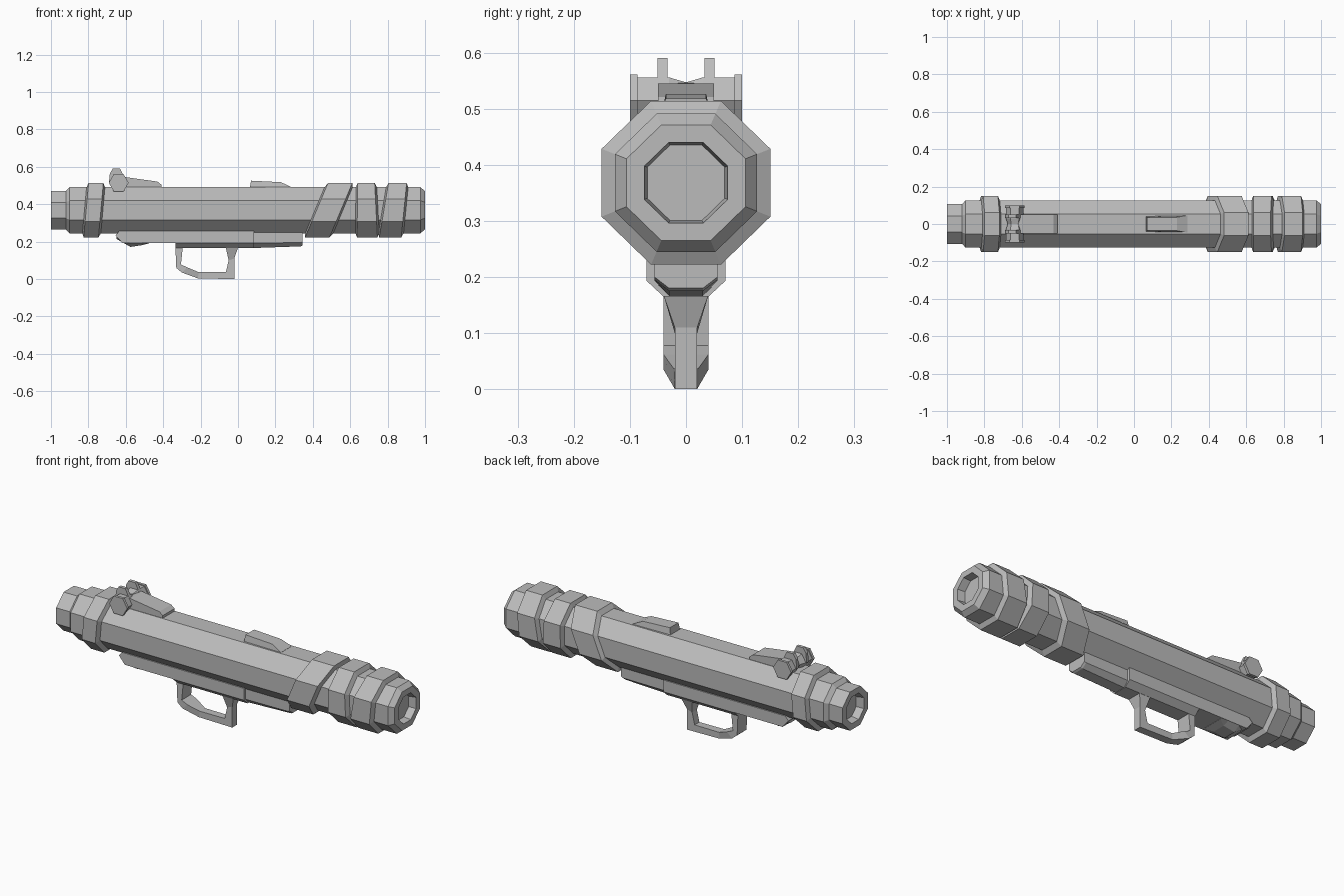
import bpy, math

cube = bpy.data.objects.get("Cube")
if cube:
    bpy.data.objects.remove(cube, do_unlink=True)

AXIS = 0.368  # height of the barrel axis

grey = bpy.data.materials.new("plain_grey")
grey.use_nodes = True
GREY = (0.5, 0.5, 0.5, 1)
grey.diffuse_color = GREY
grey.node_tree.nodes["Principled BSDF"].inputs["Base Color"].default_value = GREY


def make(name, verts, faces):
    mesh = bpy.data.meshes.new(name)
    mesh.from_pydata(verts, [], faces)
    mesh.materials.append(grey)
    obj = bpy.data.objects.new(name, mesh)
    bpy.context.collection.objects.link(obj)
    # consistent outward normals
    bpy.context.view_layer.objects.active = obj
    obj.select_set(True)
    bpy.ops.object.mode_set(mode="EDIT")
    bpy.ops.mesh.select_all(action="SELECT")
    bpy.ops.mesh.normals_make_consistent(inside=False)
    bpy.ops.object.mode_set(mode="OBJECT")
    obj.select_set(False)
    return obj


def loft(name, loops, closed=False):
    """Skin equal-length loops; cap the ends unless the loft closes on itself."""
    n, count = len(loops[0]), len(loops)
    verts = [p for loop in loops for p in loop]
    faces = []
    for i in range(count if closed else count - 1):
        a, b = i * n, (i + 1) % count * n
        faces += [(a + k, a + (k + 1) % n, b + (k + 1) % n, b + k) for k in range(n)]
    if not closed:
        faces += [tuple(range(n)), tuple(range((count - 1) * n, count * n))]
    return make(name, verts, faces)


def octagon(x, r, slant=0.0):
    """Octagon around the barrel axis, leaning in x with height."""
    out = []
    for k in range(8):
        a = math.radians(22.5 + 45 * k)
        c = r / math.cos(math.pi / 8)
        z = c * math.sin(a)
        out.append((x + slant * z, 1.03 * c * math.cos(a), AXIS + z))
    return out


def prism(name, profile, y0, y1):
    """Side profile in x, z extruded from y0 to y1."""
    return loft(name, [[(x, y, z) for x, z in profile] for y in (y0, y1)])


def keel(x, w, top, mid, wb, bottom):
    """Cross-section with chamfered lower corners."""
    return [(x, -w, top), (x, w, top), (x, w, mid),
            (x, wb, bottom), (x, -wb, bottom), (x, -w, mid)]


# Barrel with a recessed bore at each end
barrel = [(-0.96, 0.064), (-1, 0.071), (-1, 0.103), (-0.92, 0.103), (-0.9, 0.123),
          (0.975, 0.123), (1, 0.103), (1, 0.072), (0.96, 0.067)]
loft("barrel", [octagon(x, r) for x, r in barrel])

# Raised bands: left x, right x, left slant, right slant
bands = {
    "rear_band": (-0.812, -0.733, 0.09, 0.09),
    "slanted_band": (0.42, 0.55, 0.42, 0.42),
    "middle_band": (0.638, 0.738, 0.01, -0.05),
    "muzzle_band": (0.78, 0.887, 0.17, 0.1),
}
for name, (x0, x1, s0, s1) in bands.items():
    loft(name, [octagon(x0 - 0.01, 0.12, s0), octagon(x0, 0.146, s0),
                octagon(x1, 0.146, s1), octagon(x1 + 0.012, 0.12, s1)])

# Rails under the barrel
prism("upper_rail", [(-0.635, 0.256), (0.085, 0.256), (0.085, 0.194),
                     (-0.62, 0.194), (-0.655, 0.235)], -0.07, 0.07)
loft("rear_keel", [keel(-0.65, 0.065, 0.235, 0.225, 0.05, 0.215),
                   keel(-0.575, 0.07, 0.235, 0.195, 0.035, 0.172),
                   keel(-0.51, 0.07, 0.235, 0.195, 0.035, 0.182),
                   keel(-0.47, 0.07, 0.235, 0.196, 0.06, 0.193)])
loft("grip_mount", [keel(-0.335, 0.07, 0.23, 0.193, 0.04, 0.165),
                    keel(0.085, 0.07, 0.23, 0.193, 0.04, 0.165)])
loft("front_rail", [keel(0.08, 0.056, 0.255, 0.193, 0.03, 0.166),
                    keel(0.335, 0.056, 0.255, 0.195, 0.03, 0.175),
                    keel(0.345, 0.056, 0.255, 0.2, 0.03, 0.18)])

# Open hand grip: outer x, z, inner x, z, half width
grip = [(-0.335, 0.175, -0.295, 0.175, 0.04),
        (-0.33, 0.06, -0.305, 0.078, 0.04),
        (-0.30, 0.035, -0.27, 0.062, 0.04),
        (-0.215, 0.004, -0.21, 0.037, 0.022),
        (-0.02, 0.0, -0.065, 0.037, 0.02),
        (-0.02, 0.11, -0.05, 0.1, 0.02),
        (0.0, 0.168, -0.065, 0.168, 0.04)]
loft("hand_grip", [[(ox, -w, oz), (ox, w, oz), (ix, w, iz), (ix, -w, iz)]
                   for ox, oz, ix, iz, w in grip])

# Rear sight: sloped base, notched hexagonal bar, side plates, posts
prism("rear_sight_base", [(-0.64, 0.48), (-0.64, 0.546), (-0.6, 0.545),
                          (-0.43, 0.521), (-0.41, 0.505), (-0.41, 0.48)], -0.05, 0.05)


def hexagon(y, r):
    return [(-0.638 + r * math.cos(math.radians(60 * k)), y,
             0.515 + r * math.sin(math.radians(60 * k))) for k in range(6)]


loft("rear_sight_bar", [hexagon(y, r) for y, r in
                        [(-0.09, 0.047), (-0.03, 0.047), (0, 0.037), (0.03, 0.047), (0.09, 0.047)]])
for side, s in (("left", 1), ("right", -1)):
    loft(side + "_sight_plate", [hexagon(s * 0.086, 0.053), hexagon(s * 0.1, 0.053)])
    prism(side + "_sight_post", [(-0.69, 0.515), (-0.685, 0.565), (-0.67, 0.59),
                                 (-0.63, 0.59), (-0.608, 0.545), (-0.608, 0.515)],
          s * 0.033, s * 0.051)

# Front sight ramp, narrowing toward its upper face
ramp = [(0.062, 0.48, 0.042), (0.07, 0.526, 0.036), (0.15, 0.522, 0.036),
        (0.23, 0.518, 0.036), (0.285, 0.492, 0.046), (0.285, 0.48, 0.046)]
loft("front_sight", [[(x, s * w, z) for x, z, w in ramp] for s in (-1, 1)])
